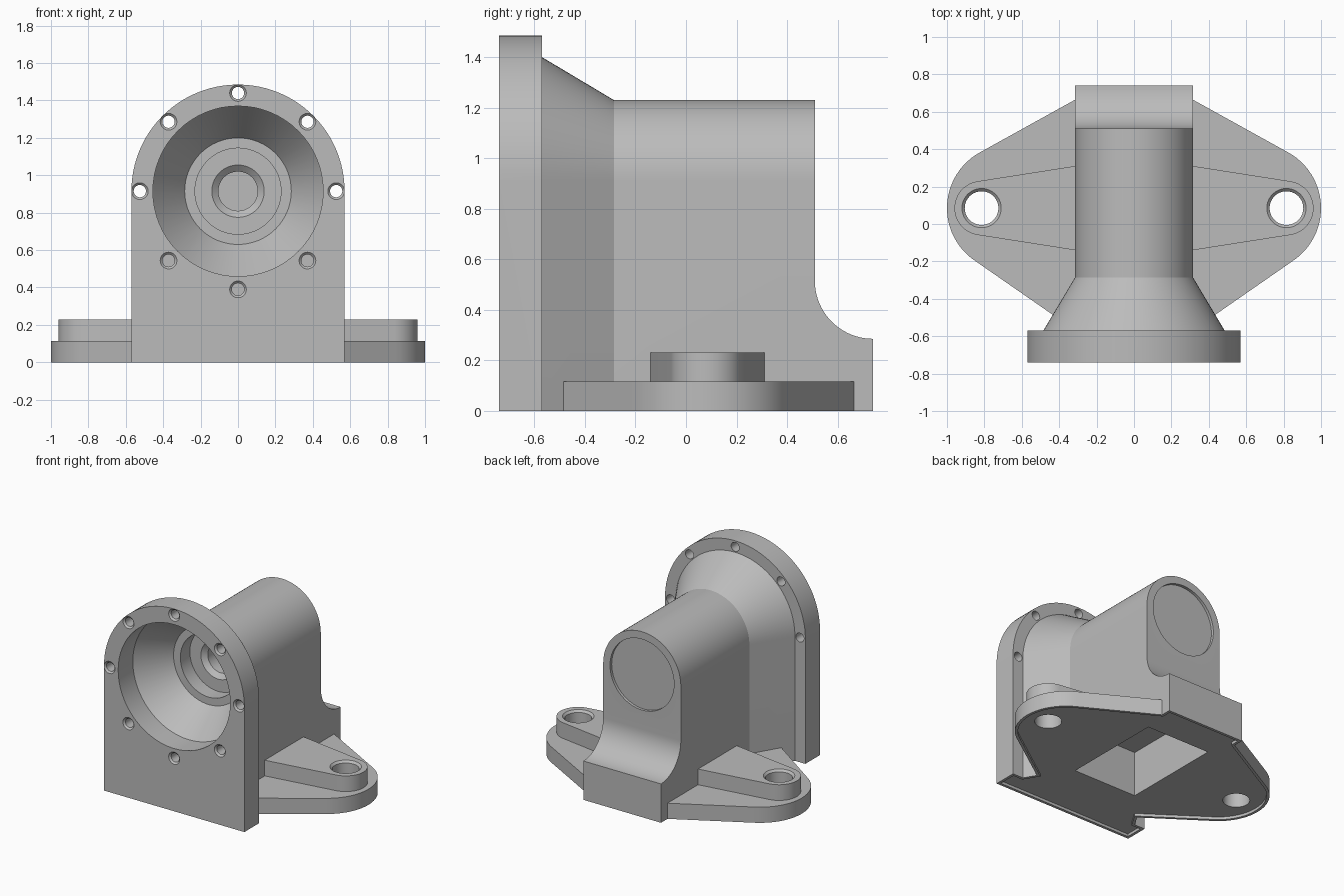
import bpy, bmesh
from math import sin, cos, pi, radians

old = bpy.data.objects.get("Cube")
if old:
    bpy.data.objects.remove(old, do_unlink=True)

AXIS_Z = 0.915
grey = bpy.data.materials.new("cast grey")
grey.use_nodes = True
grey.diffuse_color = (0.5, 0.5, 0.5, 1)
grey.node_tree.nodes["Principled BSDF"].inputs["Base Color"].default_value = (0.5, 0.5, 0.5, 1)


def loft(name, rings):
    """Closed solid through rings with equal point counts."""
    bm = bmesh.new()
    rows = [[bm.verts.new(p) for p in ring] for ring in rings]
    n = len(rows[0])
    for a, b in zip(rows, rows[1:]):
        for i in range(n):
            j = (i + 1) % n
            bm.faces.new((a[i], a[j], b[j], b[i]))
    bm.faces.new(rows[0])
    bm.faces.new(rows[-1])
    bmesh.ops.recalc_face_normals(bm, faces=bm.faces)
    mesh = bpy.data.meshes.new(name)
    bm.to_mesh(mesh)
    bm.free()
    mesh.materials.append(grey)
    obj = bpy.data.objects.new(name, mesh)
    bpy.context.collection.objects.link(obj)
    return obj


def slab(name, pts, z0, z1):
    return loft(name, [[(x, y, z) for x, y in pts] for z in (z0, z1)])


def arc(cx, cy, r, a0, a1, n):
    steps = [radians(a0 + (a1 - a0) * i / n) for i in range(n + 1)]
    return [(cx + r * cos(a), cy + r * sin(a)) for a in steps]


def arch(r, y):
    """Round-topped outline standing on the floor."""
    top = arc(0, AXIS_Z, r, 0, 180, 48)
    return [(x, y, z) for x, z in [(r, 0)] + top + [(-r, 0)]]


def turned_y(name, profile, cx=0, cz=AXIS_Z, n=64):
    """Round solid along y from (radius, y) pairs."""
    return loft(name, [[(x, y, z) for x, z in arc(cx, cz, r, 0, 360, n)[:-1]] for r, y in profile])


def turned_z(name, profile, cx, cy, n=40):
    return loft(name, [[(x, y, z) for x, y in arc(cx, cy, r, 0, 360, n)[:-1]] for r, z in profile])


def combine(target, tool, operation):
    mod = target.modifiers.new(tool.name, "BOOLEAN")
    mod.operation = operation
    mod.solver = "EXACT"
    mod.object = tool
    bpy.context.view_layer.objects.active = target
    bpy.ops.object.modifier_apply(modifier=mod.name)
    bpy.data.objects.remove(tool, do_unlink=True)


def mirrored(half):
    return half + [(-x, y) for x, y in reversed(half)]


def inset(pts, d):
    """Counter-clockwise outline moved inwards by d."""
    out = []
    for i, (x, y) in enumerate(pts):
        (px, py), (qx, qy) = pts[i - 1], pts[(i + 1) % len(pts)]
        l1 = ((x - px) ** 2 + (y - py) ** 2) ** 0.5
        l2 = ((qx - x) ** 2 + (qy - y) ** 2) ** 0.5
        ax, ay = -(y - py) / l1, (x - px) / l1
        bx, by = -(qy - y) / l2, (qx - x) / l2
        k = d / (1 + ax * bx + ay * by)
        out.append((x + (ax + bx) * k, y + (ay + by) * k))
    return out


# Tubular body flaring out to the front plate
housing = loft("housing", [arch(r, y) for r, y in
                           [(0.485, -0.62), (0.485, -0.57), (0.315, -0.285), (0.315, 0.51)]])

# Round-topped front plate
combine(housing, loft("front_plate", [arch(0.57, -0.74), arch(0.57, -0.57)]), "UNION")

# Rear toe with hollow curve
toe = [(0.4, 0), (0.74, 0)] + arc(0.74, 0.515, 0.23, 270, 180, 20) + [(0.4, 0.515)]
combine(housing, loft("rear_toe", [[(x, y, z) for y, z in toe] for x in (-0.315, 0.315)]), "UNION")

# Base ears
ear_arc = arc(0.66, 0.085, 0.34, -57, 62, 24)
ears = mirrored([(0.37, -0.53)] + ear_arc + [(0.215, 0.72)])
combine(housing, slab("base_ears", ears, 0, 0.115), "UNION")

# Raised bolt lugs
lug = [(0.2, -0.158)] + arc(0.815, 0.085, 0.145, -81, 81, 24) + [(0.2, 0.328)]
for s in (-1, 1):
    combine(housing, slab("lug", [(s * x, y) for x, y in lug], 0.05, 0.23), "UNION")

# Flared front opening with stepped bore
combine(housing, turned_y("bore", [(0.455, -0.8), (0.455, -0.57), (0.285, -0.34), (0.23, -0.34),
                                   (0.23, -0.23), (0.14, -0.23), (0.105, -0.2), (0.105, -0.1)]),
        "DIFFERENCE")

# Shallow round recess at the back
combine(housing, turned_y("back_recess", [(0.26, 0.49), (0.26, 0.6)]), "DIFFERENCE")

# Ring of plate holes
for i in range(8):
    a = i * pi / 4
    hole = turned_y("plate_hole", [(0.055, -0.75), (0.033, -0.728), (0.033, -0.565)],
                    0.525 * cos(a), AXIS_Z + 0.525 * sin(a), 20)
    combine(housing, hole, "DIFFERENCE")

# Bolt holes in the lugs
for s in (-1, 1):
    hole = turned_z("bolt_hole", [(0.09, -0.1), (0.09, 0.215), (0.115, 0.24)], s * 0.815, 0.085)
    combine(housing, hole, "DIFFERENCE")

# Thin rim under the base, and core pocket
outline = mirrored([(0.57, -0.74), (0.57, -0.57), (0.485, -0.57), (0.435, -0.487)]
                   + ear_arc + [(0.315, 0.665), (0.315, 0.74)])
combine(housing, slab("underside", inset(outline, 0.02), -0.1, 0.02), "DIFFERENCE")
pocket = [(-0.258, -0.3), (0.258, -0.3), (0.258, 0.455), (-0.258, 0.455)]
combine(housing, slab("core_pocket", pocket, -0.1, 0.35), "DIFFERENCE")

# Smooth curves, crisp edges
bpy.ops.object.select_all(action="DESELECT")
housing.select_set(True)
bpy.context.view_layer.objects.active = housing
bpy.ops.object.shade_smooth_by_angle(angle=radians(25))
